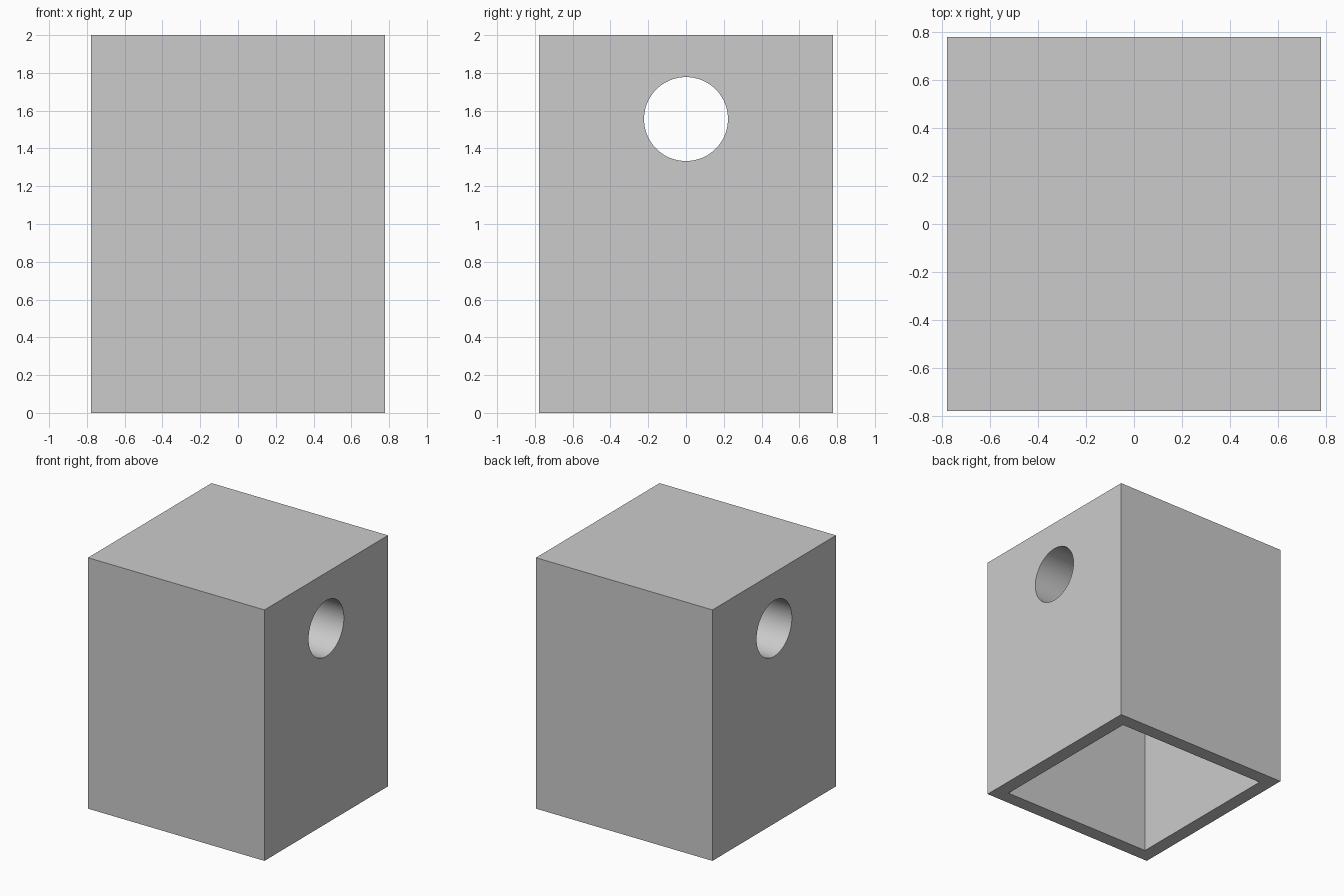
import bpy
from math import pi, radians

default_cube = bpy.data.objects.get("Cube")
if default_cube:
    bpy.data.objects.remove(default_cube, do_unlink=True)

U = 2 / 9                      # module: the block is 7 x 7 x 9 modules
WIDTH, HEIGHT, WALL = 7 * U, 9 * U, U / 2
CAVITY_TOP = 5.5 * U
HOLE_Z, HOLE_R = 7 * U, U


def material(name, colour):
    mat = bpy.data.materials.new(name)
    mat.use_nodes = True
    mat.diffuse_color = colour
    mat.node_tree.nodes["Principled BSDF"].inputs["Base Color"].default_value = colour
    return mat


def box(name, width, bottom, top):
    bpy.ops.mesh.primitive_cube_add(size=1, location=(0, 0, (bottom + top) / 2))
    obj = bpy.context.object
    obj.name = name
    obj.scale = (width, width, top - bottom)
    bpy.ops.object.transform_apply(location=True, rotation=True, scale=True)
    return obj


def cut(target, cutter):
    mod = target.modifiers.new(cutter.name, 'BOOLEAN')
    mod.operation = 'DIFFERENCE'
    mod.solver = 'EXACT'
    mod.object = cutter
    bpy.context.view_layer.objects.active = target
    bpy.ops.object.modifier_apply(modifier=mod.name)
    bpy.data.objects.remove(cutter, do_unlink=True)


# Solid block
block = box("block_body", WIDTH, 0, HEIGHT)
block.data.materials.append(material("plain grey", (0.6, 0.6, 0.6, 1)))

# Open cavity in the underside
cut(block, box("cavity_cutter", WIDTH - 2 * WALL, -U, CAVITY_TOP))

# Round cross hole from side to side
bpy.ops.mesh.primitive_cylinder_add(vertices=96, radius=HOLE_R, depth=WIDTH + U,
                                    location=(0, 0, HOLE_Z), rotation=(0, pi / 2, 0))
hole = bpy.context.object
hole.name = "cross_hole_cutter"
cut(block, hole)

# Smooth hole wall, crisp block edges
bpy.ops.object.select_all(action='DESELECT')
block.select_set(True)
bpy.context.view_layer.objects.active = block
bpy.ops.object.shade_smooth_by_angle(angle=radians(30))
